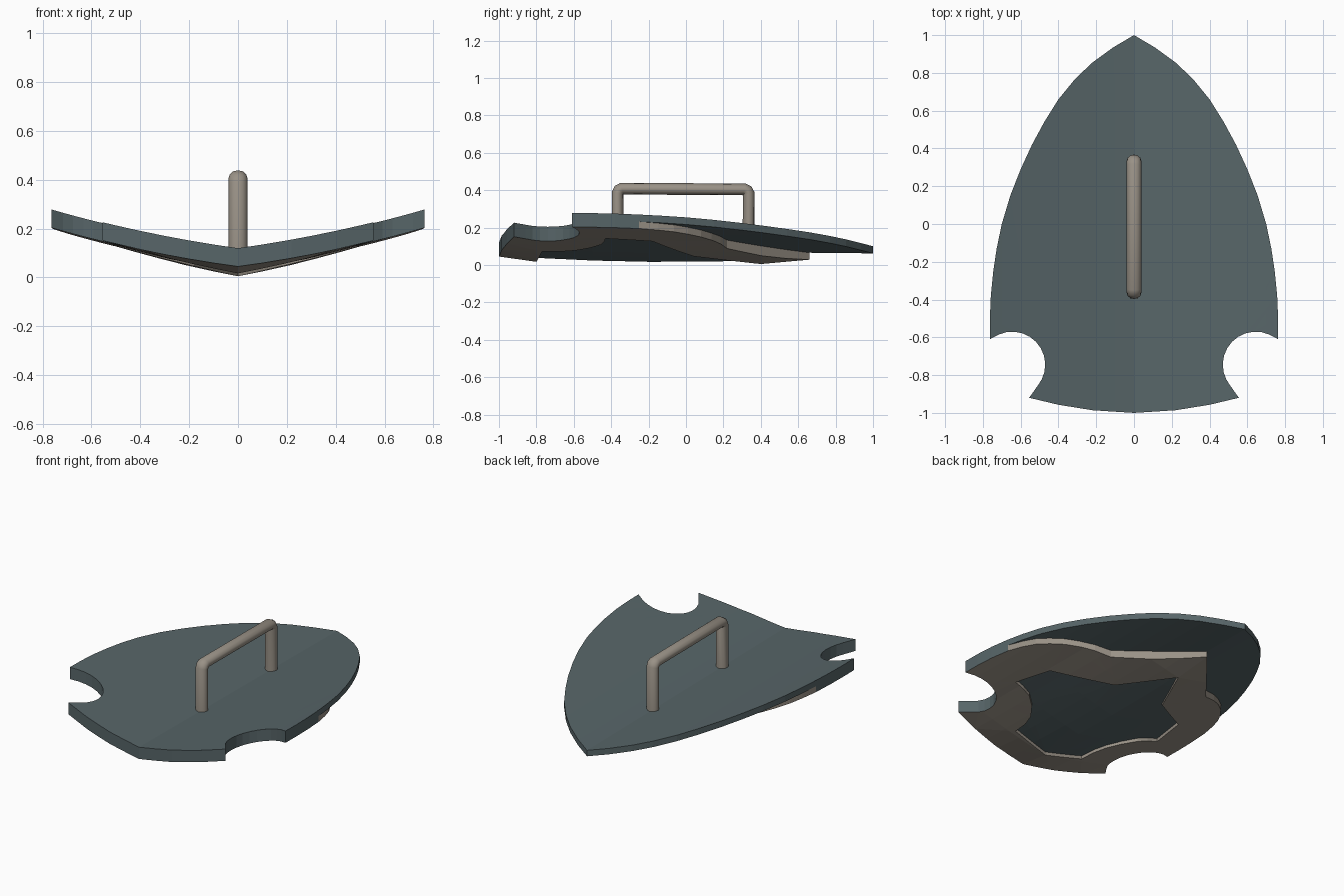
import bpy, bmesh, math
from mathutils import Vector

if "Cube" in bpy.data.objects:
    bpy.data.objects.remove(bpy.data.objects["Cube"])


def material(name, col):
    m = bpy.data.materials.new(name)
    m.diffuse_color = (*col, 1)
    m.use_nodes = True
    m.node_tree.nodes["Principled BSDF"].inputs["Base Color"].default_value = m.diffuse_color
    return m


TEAL = material("dark_teal", (0.095, 0.13, 0.138))
TAN = material("warm_grey", (0.32, 0.285, 0.24))

# right half of the shield outline, tip to tail
side = [(0, 1), (.11, .935), (.22, .855), (.31, .77), (.4, .66), (.475, .54),
        (.54, .42), (.60, .29), (.655, .15), (.70, 0), (.727, -.13)]
lower = [(.745, -.25), (.758, -.38), (.763, -.5), (.763, -.61)]
notch = [(.645 + .175 * math.cos(math.radians(a)), -.745 + .175 * math.sin(math.radians(a)))
         for a in range(66, 222, 14)]
tail = [(.555, -.92), (.4, -.957), (.22, -.986), (0, -1)]
shared = lower + notch + tail          # edge where trim is flush with the plate
outline = side + shared

# inner opening of the trim, tip to tail
hole = [(0, .4), (.18, .04), (.486, -.18), (.535, -.43), (.47, -.437), (.41, -.455),
        (.34, -.515), (.285, -.59), (.258, -.67), (.25, -.77), (0, -.8)]
trim_front = [(0, .66), (.36, .22), (.45, .185), (.523, .137), (.59, .08),
              (.645, .01), (.69, -.065), (.72, -.15)]


# heights: top surface and depths below it
def top(x, y):
    return .12 + .14 * x + .095 * x * x - .01 * (y + 1)


def keel(x, y):
    return max(0, 1 - x / .5) * max(0, min(1, (y + 1) / .2, (.66 - y) / .26))


def trim_depth(x, y):
    return .075 + .026 * keel(x, y)


def panel_depth(x, y):
    bulge = max(0, 1 - ((y + .2) / .6) ** 2) * max(0, 1 - x / .4)
    return trim_depth(x, y) - .021 + .015 * bulge


def on_shared(p):
    for a, b in zip(shared, shared[1:]):
        a, b = Vector(a), Vector(b)
        t = max(0, min(1, (p - a).dot(b - a) / (b - a).length_squared))
        if (a + (b - a) * t - p).length < .002:
            return True
    return False


def slab(name, poly, d_top, d_bottom, mats, cuts_y=(), rule=None):
    """Half profile cut into strips, bent to the surface, thickened and mirrored."""
    bm = bmesh.new()
    bm.faces.new([bm.verts.new((x, y, 0)) for x, y in poly])
    bmesh.ops.triangulate(bm, faces=bm.faces[:])
    planes = [((i * .1, 0, 0), (1, 0, 0)) for i in range(1, 8)]
    planes += [((0, y, 0), (0, 1, 0)) for y in cuts_y]
    for co, no in planes:
        bmesh.ops.bisect_plane(bm, geom=bm.verts[:] + bm.edges[:] + bm.faces[:],
                               dist=1e-5, plane_co=co, plane_no=no)
    flat = bm.faces[:]
    upper = [v for v in bm.verts]
    dup = bmesh.ops.duplicate(bm, geom=bm.verts[:] + bm.edges[:] + flat)
    vmap = dup["vert_map"]
    rim = [e for e in bm.edges if e.is_boundary and e.verts[0] in set(upper)]
    pairs = {v: vmap[v] for v in upper}
    for v, w in pairs.items():
        x, y = v.co.x, v.co.y
        v.co.z = top(x, y) - d_top(x, y)
        w.co.z = top(x, y) - d_bottom(x, y)
    for e in rim:
        a, b = e.verts
        if max(a.co.x, b.co.x) < 1e-4:
            continue                      # leave the centre line open
        f = bm.faces.new((a, b, pairs[b], pairs[a]))
        if rule and rule(((a.co + b.co) / 2).xy):
            f.material_index = 1
    other = bmesh.ops.duplicate(bm, geom=bm.verts[:] + bm.edges[:] + bm.faces[:])["geom"]
    for g in other:
        if isinstance(g, bmesh.types.BMVert):
            g.co.x *= -1
    bmesh.ops.remove_doubles(bm, verts=bm.verts[:], dist=1e-5)
    bmesh.ops.recalc_face_normals(bm, faces=bm.faces[:])
    me = bpy.data.meshes.new(name)
    bm.to_mesh(me)
    bm.free()
    for m in mats:
        me.materials.append(m)
    ob = bpy.data.objects.new(name, me)
    bpy.context.collection.objects.link(ob)
    return ob


# main plate
slab("shield_plate", outline, lambda x, y: 0, lambda x, y: .038, [TEAL])

# raised trim on the underside, teal only where it forms the outer edge
grid_y = (-.8, -.5, -.2, .1, .25, .4)
slab("underside_trim", trim_front + shared + hole[::-1], lambda x, y: .036,
     trim_depth, [TAN, TEAL], grid_y, on_shared)

# recessed bulging panel inside the trim
slab("underside_panel", hole, lambda x, y: .036, panel_depth, [TEAL], grid_y)

# grip handle: swept tube, slightly wider sideways
cu = bpy.data.curves.new("handle", 'CURVE')
cu.dimensions = '3D'
cu.bevel_depth = .032
cu.bevel_resolution = 4
cu.use_fill_caps = True
path = [(-.365, .09), (-.365, .385), (-.358, .4), (-.343, .408),
        (.312, .404), (.328, .397), (.335, .382), (.335, .09)]
sp = cu.splines.new('POLY')
sp.points.add(len(path) - 1)
for p, (y, z) in zip(sp.points, path):
    p.co = (0, y, z, 1)
h = bpy.data.objects.new("handle", cu)
bpy.context.collection.objects.link(h)
h.scale.x = 1.2
cu.materials.append(TAN)
bpy.context.view_layer.objects.active = h
h.select_set(True)
bpy.ops.object.convert(target='MESH')
bpy.ops.object.shade_smooth_by_angle(angle=math.radians(40))
